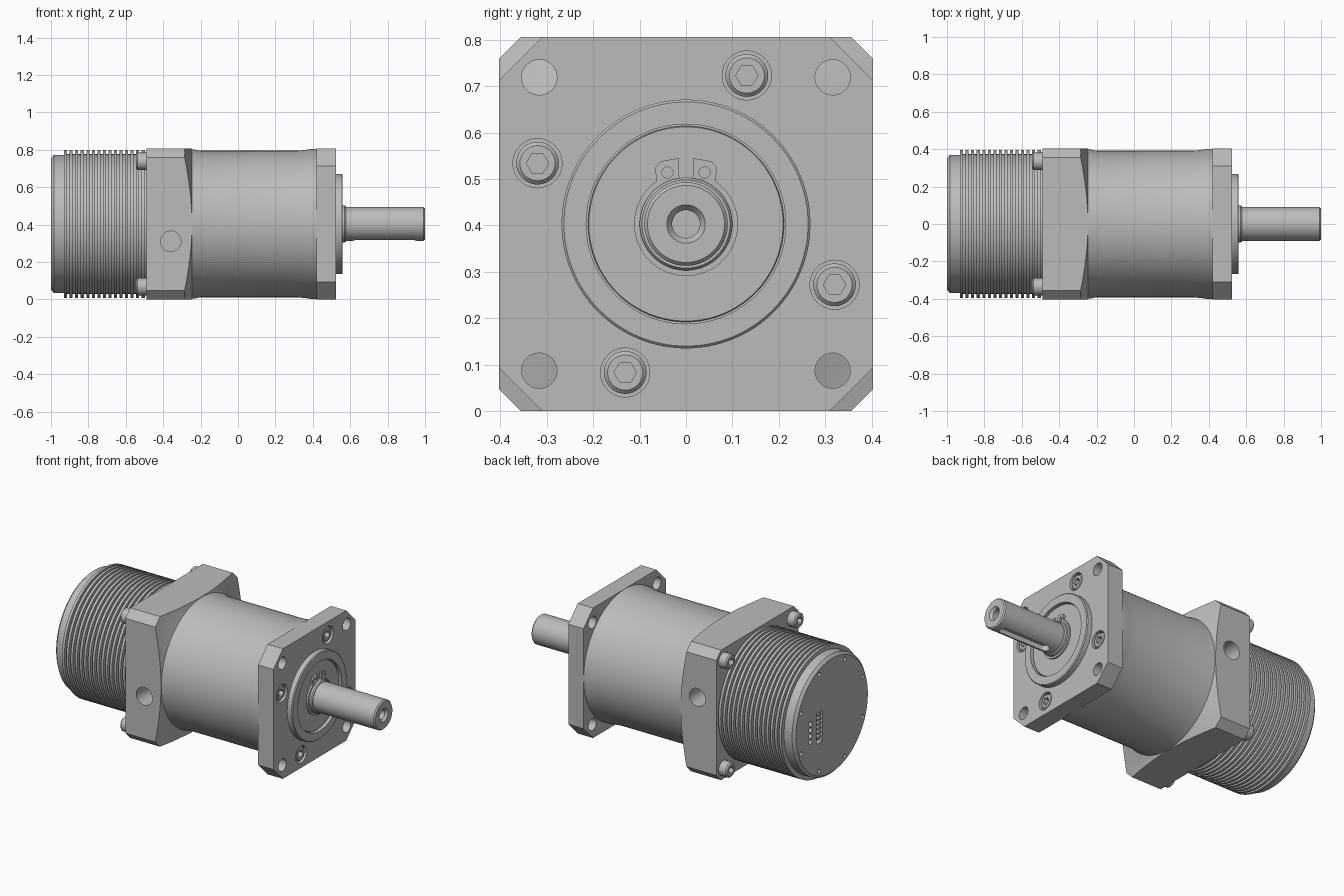
import bpy, bmesh
from math import sin, cos, pi, radians
from mathutils import Matrix

cube = bpy.data.objects.get("Cube")
if cube:
    bpy.data.objects.remove(cube)

AXIS_Z = 0.403   # height of the shaft axis
HALF = 0.403     # half width of the square flanges

steel = bpy.data.materials.new("plain grey metal")
steel.use_nodes = True
GREY = (0.5, 0.5, 0.5, 1)
steel.diffuse_color = GREY
steel.node_tree.nodes["Principled BSDF"].inputs["Base Color"].default_value = GREY


def finish(name, bm):
    bmesh.ops.recalc_face_normals(bm, faces=bm.faces)
    mesh = bpy.data.meshes.new(name)
    bm.to_mesh(mesh)
    bm.free()
    mesh.materials.append(steel)
    obj = bpy.data.objects.new(name, mesh)
    bpy.context.collection.objects.link(obj)
    obj.location.z = AXIS_Z
    return obj


def lathe(name, profile, n=128):
    """Solid turned about the x axis from (x, radius) points."""
    bm = bmesh.new()
    rings = [[bm.verts.new((x, r * cos(2 * pi * i / n), r * sin(2 * pi * i / n)))
              for i in range(n)] for x, r in profile]
    for a, b in zip(rings, rings[1:]):
        for i in range(n):
            j = (i + 1) % n
            bm.faces.new((a[i], a[j], b[j], b[i]))
    bm.faces.new(rings[0])
    bm.faces.new(rings[-1])
    return finish(name, bm)


def add_prism(bm, points, x0, x1):
    """Extrude a (y, z) outline along x."""
    a, b = ([bm.verts.new((x, y, z)) for y, z in points] for x in (x0, x1))
    bm.faces.new(a)
    bm.faces.new(b)
    for i in range(len(a)):
        j = (i + 1) % len(a)
        bm.faces.new((a[i], a[j], b[j], b[i]))
    return a + b


def prism(name, points, x0, x1):
    bm = bmesh.new()
    add_prism(bm, points, x0, x1)
    return finish(name, bm)


def arc(r, start, end, n, y=0, z=0):
    angles = [radians(start + (end - start) * i / n) for i in range(n + 1)]
    return [(y + r * cos(t), z + r * sin(t)) for t in angles]


def circle(r, y=0, z=0, n=32):
    return arc(r, 0, 360, n, y, z)[:-1]


def octagon(h, c):
    k = h - c
    return [(h, k), (k, h), (-k, h), (-h, k), (-h, -k), (-k, -h), (k, -h), (h, -k)]


def boolean(obj, cutter, operation="DIFFERENCE"):
    cutter.hide_render = True
    mod = obj.modifiers.new("cut", "BOOLEAN")
    mod.operation, mod.object, mod.solver = operation, cutter, "EXACT"
    bpy.context.view_layer.objects.active = obj
    bpy.ops.object.modifier_apply(modifier=mod.name)
    bpy.data.objects.remove(cutter)


def cut(obj, cuts):
    """Cut several (outline, x0, x1) prisms out of a part."""
    bm = bmesh.new()
    for c in cuts:
        add_prism(bm, *c)
    boolean(obj, finish("cutter", bm))


def quarter_turns(y, z):
    return [(y, z), (-z, y), (-y, -z), (z, -y)]


def cap_screw(name, y, z, base, top):
    """Socket head screw whose head runs from base to top along x."""
    d = 1 if top > base else -1
    head = lathe(name, [(base, 0.046), (top - d * 0.008, 0.046), (top, 0.038)], 32)
    cut(head, [(circle(0.024, n=6), top - d * 0.035, top + d * 0.02)])
    head.location.y = y
    head.location.z += z


# Finned motor housing
FINS, START, END = 15, -0.93, -0.485
pitch = (END - START) / FINS
profile = []
for i in range(FINS):
    x = START + i * pitch
    profile += [(x, 0.395), (x + pitch * 0.55, 0.395),
                (x + pitch * 0.55, 0.373), (x + pitch, 0.373)]
lathe("motor_fins", profile)

# Motor end cap with rim holes, connector pocket and terminal holes
end_cap = lathe("motor_end_cap", [(-1, 0.352), (-0.985, 0.368), (-0.925, 0.368)])
holes = [(circle(0.013, 0.325 * cos(a), 0.325 * sin(a), 16), -1.02, -0.97)
         for a in [2 * pi * (i + 0.5) / 8 for i in range(8)]]
holes += [(circle(0.016, 0.21, 0.025 - 0.037 * i, 16), -1.02, -0.97) for i in range(4)]
w, h = 0.03, 0.095
holes.append(([(0.12 - w, -h - 0.03), (0.12 + w, -h - 0.03),
               (0.12 + w, h - 0.03), (0.12 - w, h - 0.03)], -1.02, -0.97))
cut(end_cap, holes)
for i in range(6):
    z = -0.1 + i * 0.028
    prism("connector_pin", [(0.1, z), (0.14, z), (0.14, z + 0.013), (0.1, z + 0.013)],
          -0.995, -0.965)

# Rear flange: chamfered square trimmed by a shallow cone
rear = prism("rear_flange", octagon(HALF, 0.047), -0.49, -0.24)
boolean(rear, lathe("cone_cutter", [(-0.6, 0.6), (-0.303, 0.6), (-0.245, 0.4), (-0.24, 0.39)]),
        "INTERSECT")
for side, z in ((-1, -0.093), (1, 0.093)):
    bm = bmesh.new()
    add_prism(bm, circle(0.055, n=40), 0.27, 0.5)
    bm.transform(Matrix.Translation((-0.36, 0, z)) @ Matrix.Rotation(side * pi / 2, 4, "Z"))
    boolean(rear, finish("side_hole_cutter", bm))
for y, z in quarter_turns(0.335, 0.335):
    cap_screw("rear_screw", y, z, -0.485, -0.545)

# Gearbox barrel, flared at both ends
lathe("gearbox_barrel", [(-0.26, 0.401), (-0.245, 0.4), (-0.2, 0.392), (0.32, 0.392),
                         (0.36, 0.396), (0.4, 0.402), (0.43, 0.402)])

# Front flange with raised pilot, bearing recess and holes
front = prism("front_flange", octagon(HALF, 0.093), 0.42, 0.525)
screws = quarter_turns(0.131, 0.32)
cut(front, [(circle(0.038, y, z), 0.4, 0.55) for y, z in quarter_turns(0.316, 0.316)]
    + [(circle(0.053, y, z), 0.47, 0.55) for y, z in screws])
for y, z in screws:
    cap_screw("front_screw", y, z, 0.46, 0.52)
pilot = lathe("pilot_ring", [(0.515, 0.268), (0.555, 0.268), (0.56, 0.263)])
cut(pilot, [(circle(0.215, n=96), 0.535, 0.6)])
lathe("bearing_seal", [(0.53, 0.211), (0.543, 0.211), (0.545, 0.209)])

# Retaining ring with two drilled ears
right_ear = [(0.015, 0.142), (0.055, 0.135), (0.066, 0.122)]
left_ear = [(-y, z) for y, z in reversed(right_ear)]
clip = prism("retaining_ring", arc(0.112, 55, -235, 64) + left_ear
             + arc(0.092, -261, 81, 64) + right_ear, 0.547, 0.558)
cut(clip, [(circle(0.012, y, 0.111, 16), 0.53, 0.58) for y in (-0.04, 0.04)])

# Output shaft with shoulder, centre bore and keyway underneath
shaft = lathe("output_shaft", [(0.53, 0.1), (0.57, 0.1), (0.577, 0.095), (0.577, 0.09),
                               (0.992, 0.09), (1.0, 0.083)], 96)
boolean(shaft, lathe("bore_cutter", [(0.88, 0.03), (0.985, 0.03), (1.01, 0.049)], 48))
bm = bmesh.new()
slot = arc(0.027, -90, 90, 12, 0.93) + arc(0.027, 90, 270, 12, 0.64)
add_prism(bm, slot, 0.055, 0.12)
for v in bm.verts:
    v.co = (v.co.y, v.co.z, -v.co.x)
boolean(shaft, finish("keyway_cutter", bm))

# Smooth turned surfaces, keep machined edges crisp
bpy.ops.object.select_all(action="DESELECT")
for obj in bpy.context.collection.objects:
    if obj.type == "MESH" and steel.name in obj.data.materials:
        obj.select_set(True)
        bpy.context.view_layer.objects.active = obj
bpy.ops.object.shade_smooth_by_angle(angle=radians(25))
